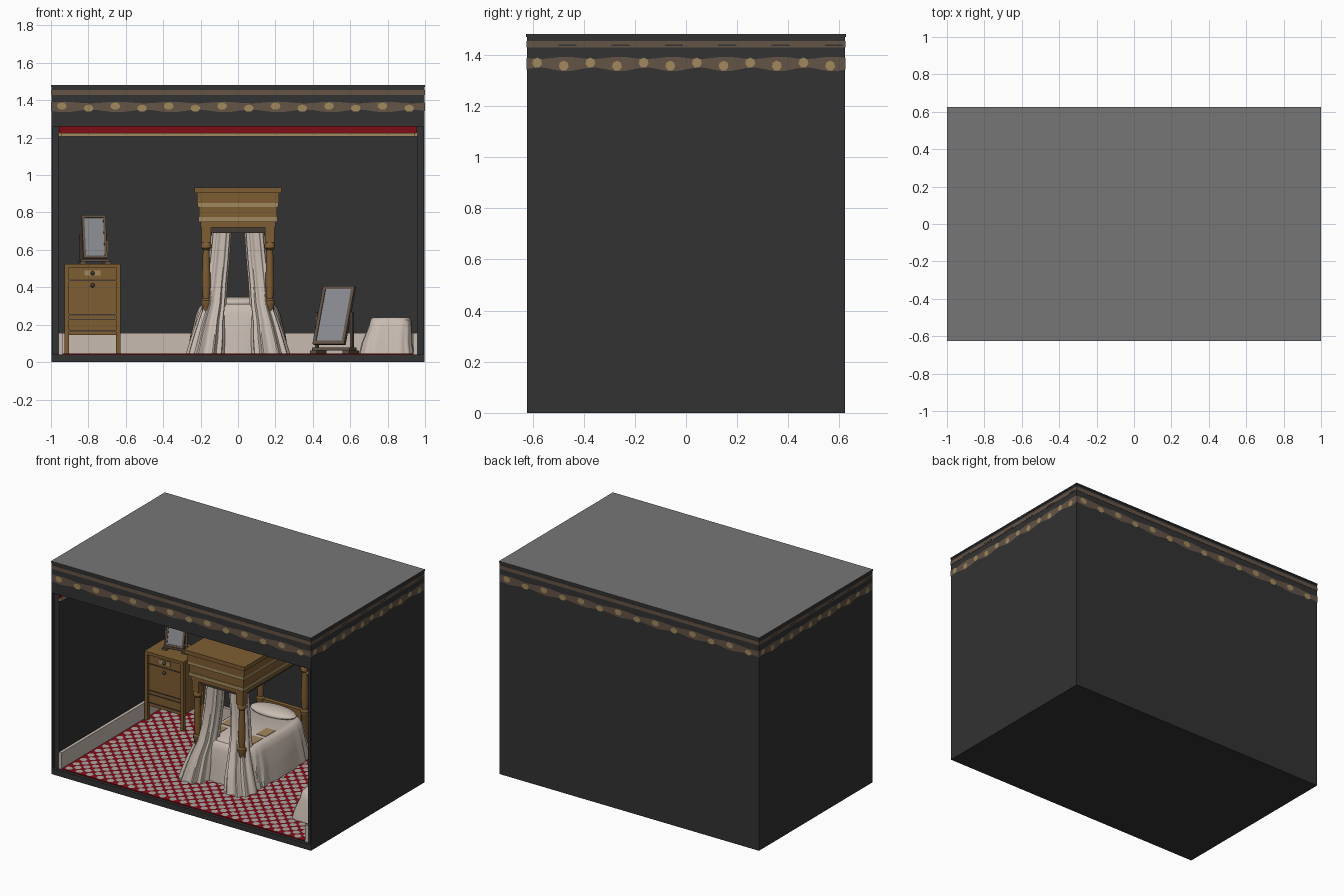
import bpy, bmesh, math
from mathutils import Matrix, Vector

cube = bpy.data.objects.get("Cube")
if cube:
    bpy.data.objects.remove(cube)


def material(name, *rgb):
    m = bpy.data.materials.new(name)
    m.use_nodes = True
    m.diffuse_color = (*rgb, 1)
    m.node_tree.nodes["Principled BSDF"].inputs["Base Color"].default_value = (*rgb, 1)
    return m


DARK = material("charcoal wall", .032, .032, .032)
ROOF = material("roof grey", .18, .18, .18)
TRIM = material("brown trim", .125, .088, .062)
GOLD = material("pale gold", .36, .25, .11)
OAK = material("oak", .21, .11, .033)
CREAM = material("cream cloth", .58, .5, .44)
RED = material("carpet red", .21, .004, .008)
SPOT = material("carpet grey", .4, .38, .36)
GLASS = material("mirror glass", .25, .26, .28)
BROWN = material("dark brown", .06, .045, .035)


def finish(name, bm, mat, smooth=False):
    bmesh.ops.recalc_face_normals(bm, faces=bm.faces)
    me = bpy.data.meshes.new(name)
    bm.to_mesh(me)
    bm.free()
    me.materials.append(mat)
    ob = bpy.data.objects.new(name, me)
    bpy.context.collection.objects.link(ob)
    if smooth:
        bpy.ops.object.select_all(action='DESELECT')
        ob.select_set(True)
        bpy.context.view_layer.objects.active = ob
        bpy.ops.object.shade_smooth_by_angle(angle=math.radians(40))
    return ob


def box(name, x, y, z, mat, M=Matrix()):
    """Box from (min, max) ranges."""
    bm = bmesh.new()
    c = [(a + b) / 2 for a, b in (x, y, z)]
    s = [b - a for a, b in (x, y, z)]
    bmesh.ops.create_cube(bm, size=1, matrix=M @ Matrix.Translation(c) @ Matrix.Diagonal((*s, 1)))
    return finish(name, bm, mat)


def loft(name, rings, mat, n=48, power=1, folds=0):
    """Rings of (z, cx, cy, half width, half depth, fold depth), capped."""
    bm = bmesh.new()
    loops = []
    for z, cx, cy, a, b, f in rings:
        loop = []
        for i in range(n):
            t = math.tau * (i + .5) / n
            k = 1 + f * math.cos(folds * t)
            c, s = math.cos(t), math.sin(t)
            loop.append(bm.verts.new((cx + k * a * math.copysign(abs(c) ** power, c),
                                      cy + k * b * math.copysign(abs(s) ** power, s), z)))
        loops.append(loop)
    for lo, hi in zip(loops, loops[1:]):
        for i in range(n):
            j = (i + 1) % n
            bm.faces.new((lo[i], lo[j], hi[j], hi[i]))
    bm.faces.new(loops[0])
    bm.faces.new(loops[-1])
    return finish(name, bm, mat, True)


def sides(name, x, y, z, mat):
    """Same box on the left and the right."""
    for s, label in ((1, "left"), (-1, "right")):
        box(f"{label}_{name}", sorted((s * x[0], s * x[1])), y, z, mat)


# Room shell
H, W, D = 1.48, .997, .622
box("floor_slab", (-W, W), (-D, D), (0, .04), DARK)
sides("outer_wall", (.99, W), (-D, D), (.04, 1.47), DARK)
sides("inner_wall", (.957, .99), (-.6, .57), (.04, 1.47), DARK)
box("back_wall", (-W, W), (.56, D), (.04, 1.47), DARK)
box("front_lintel", (-W, W), (-D, -.6), (1.26, 1.47), DARK)
box("roof", (-1, 1), (-.625, .625), (1.47, H), DARK)
box("roof_cover", (-1, 1), (-.625, .625), (H, H + .001), ROOF)

# Skirting, picture rail and frieze
for part, z, d, mat in (("skirting", (.04, .155), .02, CREAM),
                        ("picture_rail", (1.205, 1.225), .015, GOLD),
                        ("frieze", (1.225, 1.4), .006, RED)):
    box("back_" + part, (-.957, .957), (.56 - d, .56), z, mat)
    sides(part, (.957 - d, .957), (-.6, .56), z, mat)

# Spotted carpet
box("carpet", (-.937, .937), (-.6, .54), (.04, .045), RED)
bm = bmesh.new()
step = .08
for r in range(28):
    for c in range(23):
        x = -.9 + step * c + (step / 2 if r % 2 else 0)
        if x < .92:
            bmesh.ops.create_circle(bm, cap_ends=True, segments=6, radius=.025,
                                    matrix=Matrix.Translation((x, -.57 + r * step / 2, .047)))
finish("carpet_spots", bm, SPOT)

# Painted bands round the outside: wavy garland, blobs and a straight strip
for side, angle, length, dist, count in (("front", 0, 2, .625, 14), ("left", 90, 1.25, 1, 12),
                                         ("back", 180, 2, .625, 14), ("right", 270, 1.25, 1, 12)):
    M = Matrix.Rotation(math.radians(angle), 4, 'Z')
    half, pitch = length / 2 - .001, length / count
    bm = bmesh.new()
    prev = None
    for i in range(count * 8 + 1):
        x = -half + 2 * half * i / (count * 8)
        w = .007 * math.sin(math.pi * x / pitch)
        cur = [bm.verts.new(M @ Vector((x, -dist + .0015, z)))
               for z in (1.343 + w, 1.388 - w * .6)]
        if prev:
            bm.faces.new((prev[0], cur[0], cur[1], prev[1]))
        prev = cur
    finish(side + "_garland", bm, TRIM)
    bm = bmesh.new()
    for i in range(count):
        x = -half + pitch * (i + .4)
        place = Matrix.Translation((x, -dist + .0005, 1.363 + .006 * (-1) ** i))
        bmesh.ops.create_circle(bm, cap_ends=True, segments=7, radius=1,
                                matrix=M @ place @ Matrix.Rotation(math.pi / 2, 4, 'X')
                                @ Matrix.Diagonal((pitch * .19, .02, 1, 1)))
    finish(side + "_garland_blobs", bm, GOLD)
    box(side + "_strip", (-half, half), (-dist + .001, -dist + .003), (1.428, 1.454), TRIM, M)
    if length < 2:
        for i in range(6):
            x = -half + .16 + i * pitch * 2
            box(side + "_strip_dash", (x - .035, min(x + .035, half)), (-dist, -dist + .002),
                (1.435, 1.44), DARK, M)

# Four-poster bed: posts
post = ((.045, .022), (.3, .022), (.31, .028), (.33, .028), (.34, .018), (.42, .024), (.6, .018),
        (.61, .028), (.63, .028), (.64, .022))
for x in (-.17, .17):
    for y in (-.2, .49):
        loft("bed_post", [(z, x, y, r, r, 0) for z, r in post], OAK, 16)
        box("post_block", (x - .026, x + .026), (y - .026, y + .026), (.64, .73), OAK)

# Canopy, stepped outwards to the top
for name, z, grow, mat in (("canopy_rail", (.72, .75), 0, OAK), ("canopy_bead", (.75, .775), .012, GOLD),
                           ("canopy_frieze", (.775, .83), .008, OAK), ("canopy_band", (.83, .85), .016, GOLD),
                           ("canopy_cornice", (.85, .905), .018, OAK), ("canopy_top", (.905, .933), .032, OAK)):
    box(name, (-.2 - grow, .2 + grow), (-.23 - grow, .52 + grow), z, mat)
box("curtain_rail", (-.145, .145), (-.2, -.185), (.69, .72), BROWN)
sides("curtain_rail", (.16, .175), (-.17, .46), (.69, .72), BROWN)
box("headboard", (-.17, .17), (.48, .51), (.045, .33), OAK)

# Bedding
loft("bed_cover", [(.045, 0, .14, .265, .345, .03), (.15, 0, .14, .25, .335, .02), (.26, 0, .14, .225, .325, .005),
                   (.295, 0, .14, .21, .315, 0), (.31, 0, .14, .19, .3, 0)], CREAM, 96, .35, 24)
sides("cover_panel", (.1, .17), (-.08, .03), (.308, .313), GOLD)
sides("cover_panel_upper", (.1, .17), (.06, .17), (.308, .313), GOLD)
bm = bmesh.new()
bmesh.ops.create_uvsphere(bm, u_segments=24, v_segments=12, radius=1,
                          matrix=Matrix.Translation((0, .39, .318)) @ Matrix.Diagonal((.17, .08, .032, 1)))
finish("pillow", bm, CREAM, True)

# Gathered curtains, flared to the floor round the front posts
for s in (1, -1):
    loft("bed_curtain", [(.045, s * .175, -.2, .095, .115, .1), (.13, s * .16, -.19, .085, .105, .1),
                         (.22, s * .145, -.175, .07, .09, .1), (.31, s * .125, -.15, .058, .075, .1),
                         (.42, s * .113, -.13, .053, .065, .09), (.55, s * .1, -.12, .052, .062, .08),
                         (.69, s * .088, -.12, .05, .06, .08)], CREAM, 80, .8, 10)

# Chest of drawers on legs
cx, cy = (-.915, -.64), (.31, .53)
box("chest_body", cx, cy, (.145, .505), OAK)
box("chest_top", (-.927, -.628), (.295, .54), (.505, .525), OAK)
for x in cx:
    for y in cy:
        box("chest_leg", (x - .012, x + .012), (y - .012, y + .012), (.045, .505), OAK)
for z in (.165, .225, .25, .435):
    box("drawer_gap", (-.903, -.652), (.306, .312), (z, z + .006), BROWN)
box("drawer_plate", (-.82, -.735), (.305, .312), (.462, .49), GOLD)
for z in (.476, .41):
    bm = bmesh.new()
    bmesh.ops.create_uvsphere(bm, u_segments=12, v_segments=8, radius=.011,
                              matrix=Matrix.Translation((-.777, .3, z)))
    finish("drawer_knob", bm, BROWN, True)


# Swinging mirrors
def mirror(name, loc, yaw, lean, w, h, centre, t):
    stand = Matrix.Translation(loc) @ Matrix.Rotation(math.radians(yaw), 4, 'Z')
    swing = stand @ Matrix.Translation((0, 0, centre)) @ Matrix.Rotation(math.radians(-lean), 4, 'X')
    a, b = w / 2, h / 2
    for s in (1, -1):
        box(name + "_frame_side", sorted((s * a, s * (a - t))), (-t / 2, t / 2), (-b, b), TRIM, swing)
        box(name + "_frame_rail", (-a, a), (-t / 2, t / 2), sorted((s * b, s * (b - t))), TRIM, swing)
        box(name + "_upright", sorted((s * (a + .003), s * (a + t))), (-t / 2, t / 2), (0, centre + t), TRIM, stand)
        box(name + "_foot", sorted((s * (a - t), s * (a + t * 1.3))), (-w * .27, w * .27), (0, t), TRIM, stand)
    box(name + "_glass", (-a + t, a - t), (-t / 4, t / 4), (-b + t, b - t), GLASS, swing)
    box(name + "_base", (-a - t, a + t), (-w * .2, w * .2), (t, t * 1.9), TRIM, stand)


mirror("standing_mirror", (.515, .36, .045), -30, 20, .195, .33, .205, .018)
mirror("table_mirror", (-.768, .42, .525), 10, 14, .13, .235, .145, .014)

# Draped stool
loft("draped_stool", [(.045, .795, -.22, .145, .165, .02), (.1, .797, -.22, .135, .155, .015),
                      (.18, .812, -.22, .118, .135, .01), (.225, .817, -.22, .11, .125, 0),
                      (.238, .817, -.22, .098, .11, 0)], CREAM, 72, .45, 14)
